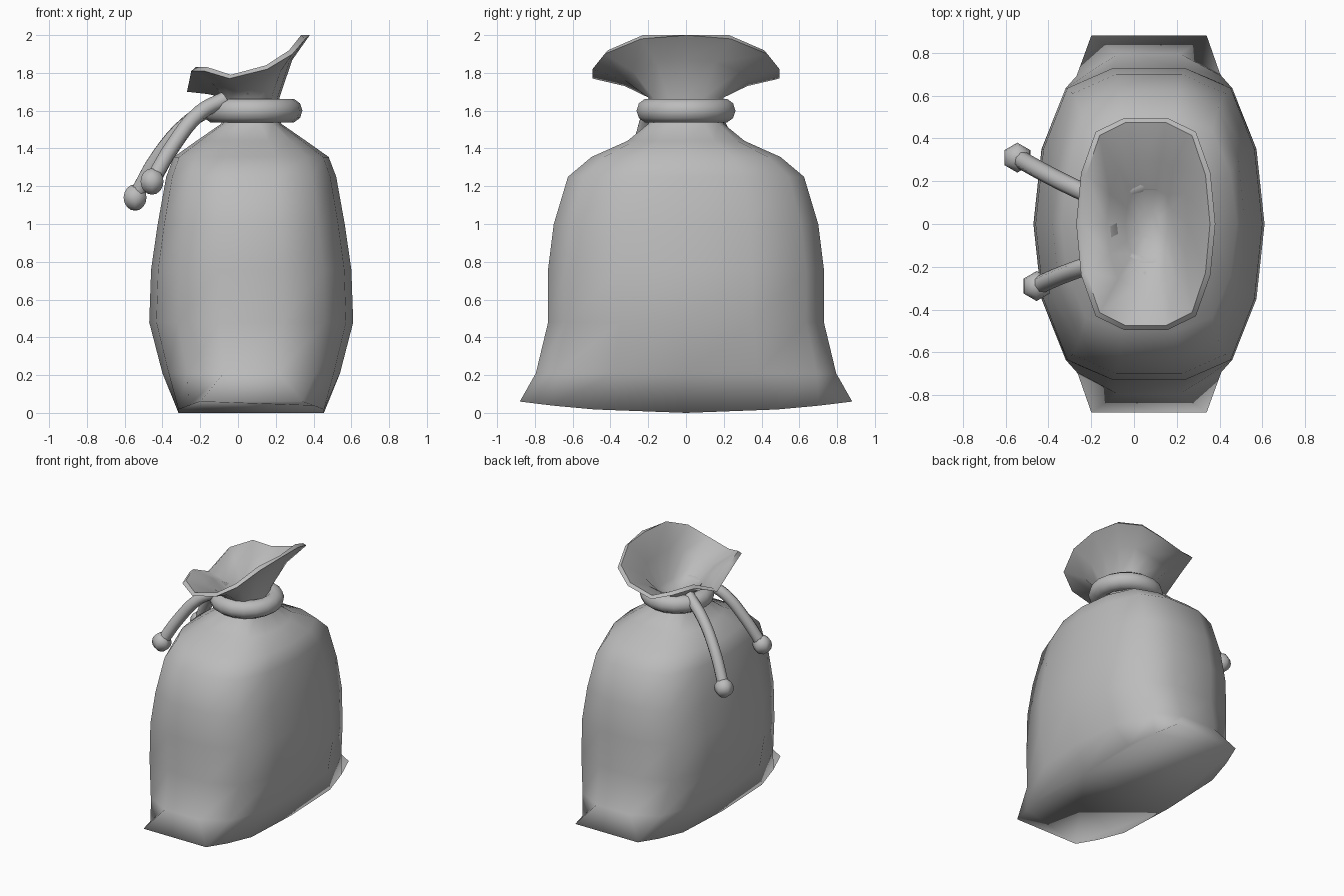
import bpy, bmesh, math

if "Cube" in bpy.data.objects:
    bpy.data.objects.remove(bpy.data.objects["Cube"])

CX = 0.07  # the sack sits slightly to the left of the cord ends

grey = bpy.data.materials.new("plain grey")
grey.use_nodes = True
colour = (0.5, 0.5, 0.5, 1)
grey.diffuse_color = colour
grey.node_tree.nodes["Principled BSDF"].inputs["Base Color"].default_value = colour

# Quarter outlines as fractions of half width and half depth
ROUND = [(1, 0), (0.93, 0.48), (0.72, 0.87), (0.31, 1)]
BASE = [(1, 0), (1, 0.55), (0.86, 0.8), (0.7, 1)]


def outline(quarter, hx, hy, z):
    """Mirror a quarter outline into a full ring of 14 points."""
    half = quarter + [(-x, y) for x, y in reversed(quarter)]
    full = half + [(x, -y) for x, y in reversed(half[1:-1])]
    return [(CX + x * hx, y * hy, z) for x, y in full]


def finish(obj, angle):
    obj.data.materials.clear()
    obj.data.materials.append(grey)
    bpy.ops.object.select_all(action='DESELECT')
    obj.select_set(True)
    bpy.context.view_layer.objects.active = obj
    bpy.ops.object.shade_smooth_by_angle(angle=math.radians(angle))


def loft(name, rings, angle):
    """Skin a stack of rings and cap both ends."""
    bm = bmesh.new()
    loops = [[bm.verts.new(p) for p in ring] for ring in rings]
    for low, high in zip(loops, loops[1:]):
        for i in range(len(low)):
            j = (i + 1) % len(low)
            bm.faces.new((low[i], low[j], high[j], high[i]))
    bm.faces.new(list(reversed(loops[0])))
    bm.faces.new(loops[-1])
    bmesh.ops.recalc_face_normals(bm, faces=bm.faces)
    mesh = bpy.data.meshes.new(name)
    bm.to_mesh(mesh)
    bm.free()
    obj = bpy.data.objects.new(name, mesh)
    bpy.context.collection.objects.link(obj)
    finish(obj, angle)


# Sack body, with pinched corners turned up at the base
base = [(x, y, 0.06 * (y / 0.88) ** 2) for x, y, z in outline(BASE, 0.385, 0.88, 0)]
levels = [(0.47, 0.795, 0.21), (0.54, 0.73, 0.48), (0.53, 0.73, 0.76),
          (0.495, 0.7, 1.0), (0.45, 0.625, 1.25), (0.41, 0.5, 1.355),
          (0.29, 0.31, 1.44), (0.16, 0.2, 1.53), (0.14, 0.18, 1.58)]
loft("sack_body", [base] + [outline(ROUND, *v) for v in levels], 150)


# Flared mouth: wavy rim, outer wall and inner funnel
RIM_Z = [2.0, 1.98, 1.9, 1.82, 1.77, 1.81, 1.81, 1.7]
rim_z = RIM_Z + RIM_Z[-2:0:-1]


def blend(low, high, t, tz):
    return [(a[0] + (b[0] - a[0]) * t, a[1] + (b[1] - a[1]) * t,
             a[2] + (b[2] - a[2]) * tz) for a, b in zip(low, high)]


rim = [(x - 0.015, y, z) for (x, y, _), z in zip(outline(ROUND, 0.325, 0.495, 0), rim_z)]
inner_rim = [(x - 0.015, y, z + 0.02)
             for (x, y, _), z in zip(outline(ROUND, 0.3, 0.475, 0), rim_z)]
inner_rim = [(x, y, min(z, 2.0)) for x, y, z in inner_rim]
neck = outline(ROUND, 0.15, 0.2, 1.67)
inner_neck = outline(ROUND, 0.11, 0.16, 1.65)
loft("flared_mouth", [
    outline(ROUND, 0.14, 0.18, 1.56), neck, blend(neck, rim, 0.42, 0.6), rim,
    inner_rim, blend(inner_neck, inner_rim, 0.42, 0.55), inner_neck,
    outline(ROUND, 0.05, 0.07, 1.61)], 60)

# Cord tied round the neck
bpy.ops.mesh.primitive_torus_add(location=(CX + 0.005, 0, 1.6), major_radius=0.2,
                                 minor_radius=0.066, major_segments=18, minor_segments=10)
bpy.context.object.name = "neck_cord"
finish(bpy.context.object, 60)


# Hanging cord ends, each with a bead
def cord_end(side, points):
    curve = bpy.data.curves.new(side + "_cord_end", 'CURVE')
    curve.dimensions = '3D'
    curve.bevel_depth = 0.042
    curve.bevel_resolution = 2
    curve.resolution_u = 4
    curve.use_fill_caps = True
    spline = curve.splines.new('BEZIER')
    spline.bezier_points.add(len(points) - 1)
    for bp, p in zip(spline.bezier_points, points):
        bp.co = p
        bp.handle_left_type = bp.handle_right_type = 'AUTO'
    obj = bpy.data.objects.new(side + "_cord_end", curve)
    bpy.context.collection.objects.link(obj)
    bpy.ops.object.select_all(action='DESELECT')
    obj.select_set(True)
    bpy.context.view_layer.objects.active = obj
    bpy.ops.object.convert(target='MESH')
    finish(bpy.context.object, 60)
    bpy.ops.mesh.primitive_uv_sphere_add(segments=6, ring_count=8, radius=0.07,
                                         location=points[-1])
    bpy.context.object.name = side + "_bead"
    finish(bpy.context.object, 80)


cord_end("front", [(-0.07, -0.15, 1.66), (-0.2, -0.19, 1.59),
                   (-0.34, -0.24, 1.42), (-0.455, -0.29, 1.225)])
cord_end("back", [(-0.08, 0.08, 1.65), (-0.26, 0.16, 1.54),
                  (-0.42, 0.24, 1.36), (-0.545, 0.31, 1.14)])
